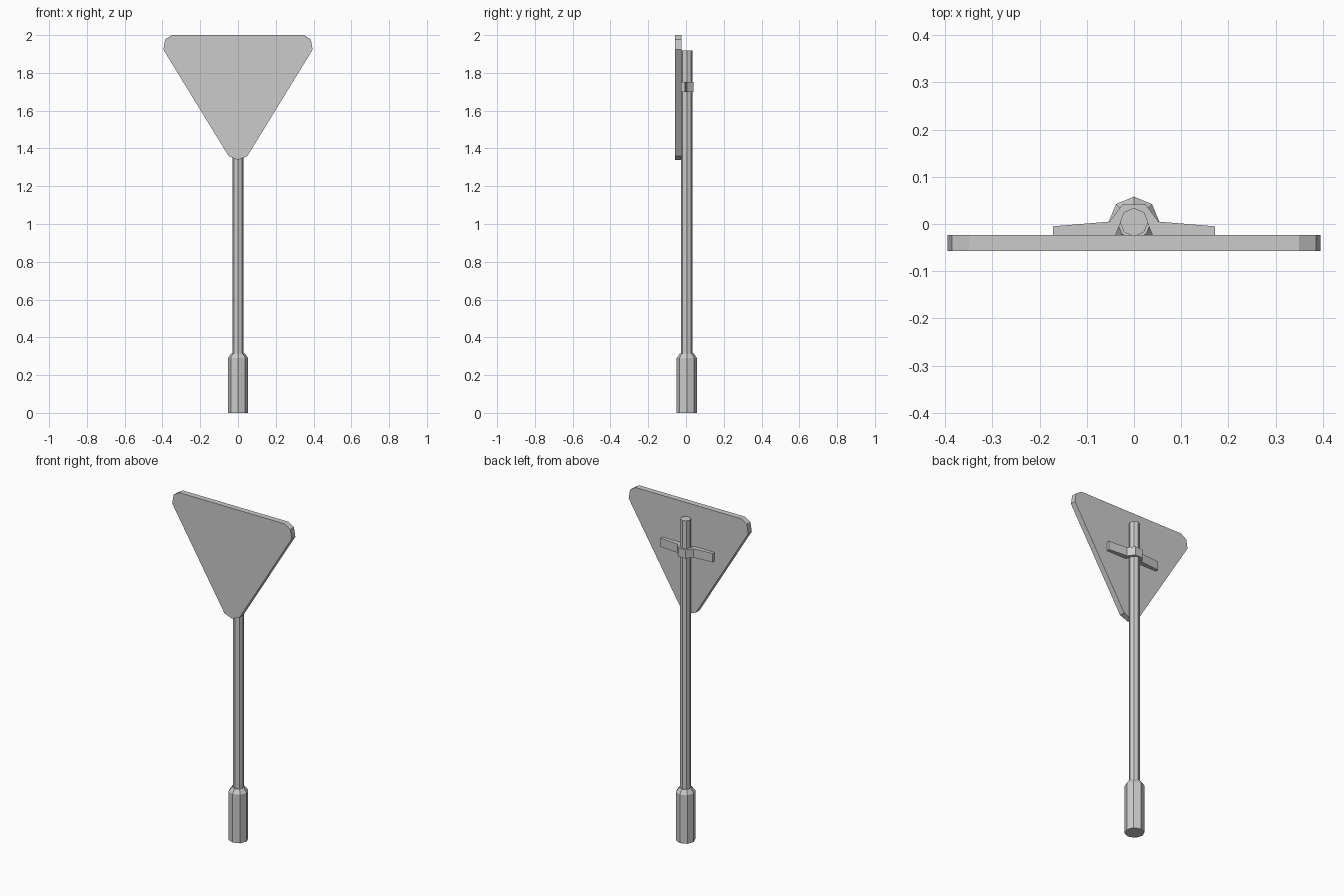
import bpy, bmesh
from math import cos, sin, pi

if "Cube" in bpy.data.objects:
    bpy.data.objects.remove(bpy.data.objects["Cube"])

AXIS_Y = 0.004  # depth of the pole axis


def make_object(name, bm):
    bmesh.ops.recalc_face_normals(bm, faces=bm.faces)
    mesh = bpy.data.meshes.new(name)
    bm.to_mesh(mesh)
    bm.free()
    obj = bpy.data.objects.new(name, mesh)
    bpy.context.collection.objects.link(obj)
    return obj


def prism(name, outline, offset):
    """Extrude a closed outline of 3D points by an offset."""
    bm = bmesh.new()
    face = bm.faces.new([bm.verts.new(p) for p in outline])
    ext = bmesh.ops.extrude_face_region(bm, geom=[face], use_keep_orig=True)
    moved = [v for v in ext["geom"] if isinstance(v, bmesh.types.BMVert)]
    bmesh.ops.translate(bm, verts=moved, vec=offset)
    return make_object(name, bm)


def turned(name, rings, sides=8):
    """Stack (radius, z) rings around the pole axis, capped at both ends."""
    bm = bmesh.new()
    loops = [[bm.verts.new((r * sin(2 * pi * i / sides),
                            AXIS_Y + r * cos(2 * pi * i / sides), z))
              for i in range(sides)] for r, z in rings]
    for a, b in zip(loops, loops[1:]):
        for i in range(sides):
            j = (i + 1) % sides
            bm.faces.new((a[i], a[j], b[j], b[i]))
    bm.faces.new(loops[0])
    bm.faces.new(loops[-1])
    return make_object(name, bm)


def mirrored(half):
    """Complete a half outline across x = 0 (skips points on the axis)."""
    return half + [(-x, y) for x, y in reversed(half) if x > 0]


# Foot sleeve with chamfered top, and the pole
turned("foot_sleeve", [(0.054, 0), (0.054, 0.29), (0.036, 0.315)])
turned("pole", [(0.03, 0.3), (0.03, 1.918)])

# Triangular sign plate with clipped round corners
plate = mirrored([(0.35, 2.0), (0.386, 1.977), (0.395, 1.923),
                  (0.05, 1.36), (0, 1.34)])
prism("sign_plate", [(x, -0.057, z) for x, z in plate], (0, 0.034, 0))

# Clamp bracket: strap round the back of the pole with a wing on each side
strap = [(0.025, 0.041), (0.052, 0.005), (0.172, -0.005), (0.172, -0.023),
         (0.039, -0.023), (0.028, 0.004), (0.02, 0.024)]
prism("clamp_bracket", [(x, y, 1.70) for x, y in mirrored(strap)], (0, 0, 0.052))
